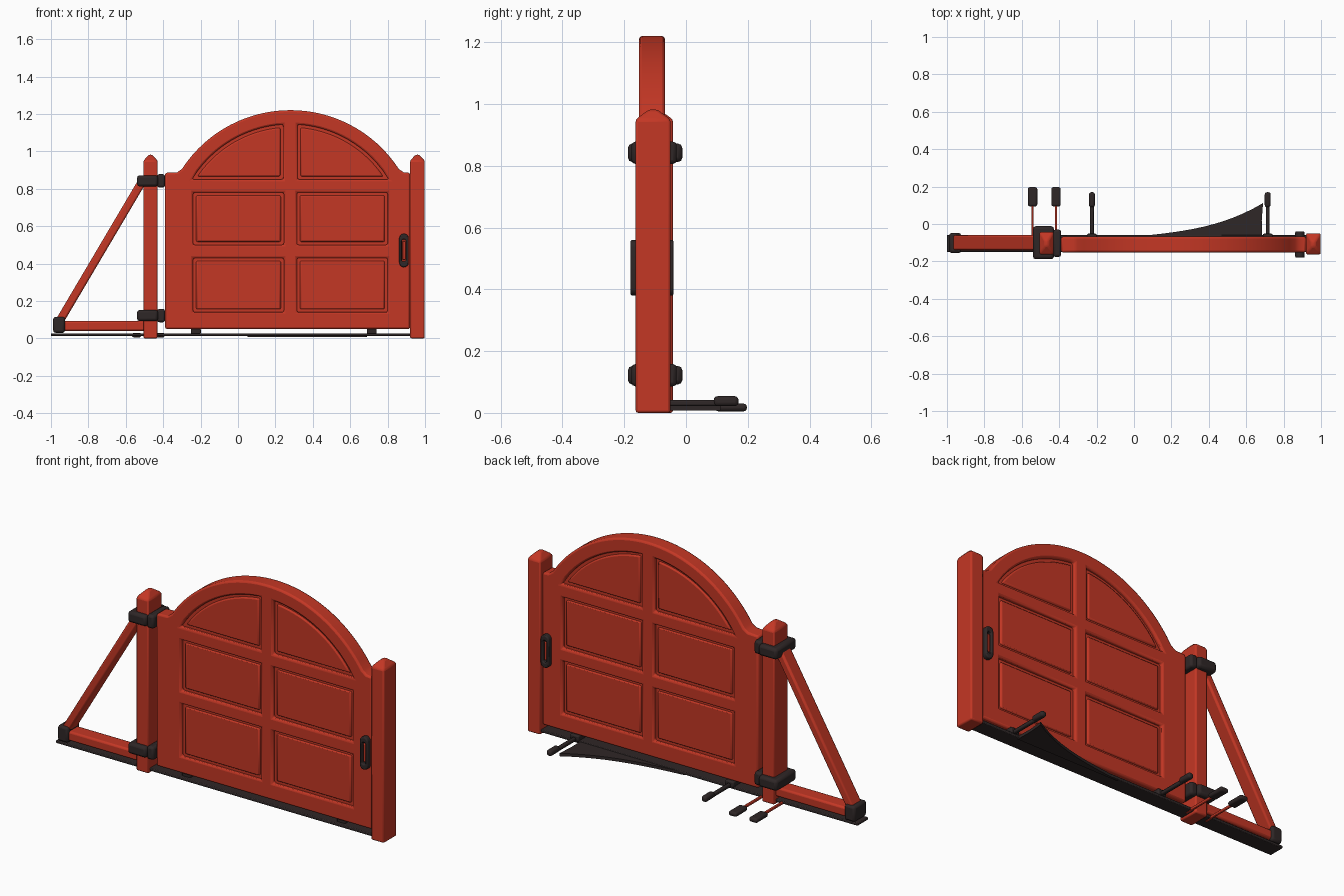
import bpy, bmesh, math
from mathutils import Vector

cube = bpy.data.objects.get("Cube")
if cube:
    bpy.data.objects.remove(cube, do_unlink=True)


def material(name, colour):
    m = bpy.data.materials.new(name)
    m.use_nodes = True
    m.diffuse_color = colour
    m.node_tree.nodes["Principled BSDF"].inputs["Base Color"].default_value = colour
    return m


RED = material("gate red", (0.55, 0.038, 0.018, 1))
DARK = material("dark iron", (0.028, 0.02, 0.02, 1))


def finish(name, bm, mat, bevel=0.0, segments=2):
    bmesh.ops.recalc_face_normals(bm, faces=bm.faces)
    mesh = bpy.data.meshes.new(name)
    bm.to_mesh(mesh)
    bm.free()
    mesh.materials.append(mat)
    ob = bpy.data.objects.new(name, mesh)
    bpy.context.collection.objects.link(ob)
    if bevel:
        mod = ob.modifiers.new("Soft edges", 'BEVEL')
        mod.width, mod.segments = bevel, segments
        mod.limit_method = 'ANGLE'
        mod.angle_limit = math.radians(35)
    bpy.ops.object.select_all(action='DESELECT')
    ob.select_set(True)
    bpy.context.view_layer.objects.active = ob
    bpy.ops.object.shade_smooth_by_angle(angle=math.radians(35))
    return ob


def box(name, xs, ys, zs, mat, bevel=0.006, segments=2):
    bm = bmesh.new()
    bmesh.ops.create_cube(bm, size=1)
    for v in bm.verts:
        v.co = [r[0] + (c + 0.5) * (r[1] - r[0]) for c, r in zip(v.co, (xs, ys, zs))]
    return finish(name, bm, mat, bevel, segments)


def slab(name, loops, start, thickness, mat, bevel=0.0, axis=1):
    """Extrude flat loops (outline, then holes) along y (axis 1) or z (axis 2)."""
    bm = bmesh.new()
    edges = []
    for loop in loops:
        vs = [bm.verts.new((a, start, b) if axis == 1 else (a, b, start)) for a, b in loop]
        edges += [bm.edges.new((v, vs[i - 1])) for i, v in enumerate(vs)]
    direction = Vector((0, 1, 0)) if axis == 1 else Vector((0, 0, 1))
    bmesh.ops.triangle_fill(bm, use_beauty=True, edges=edges, normal=direction)
    out = bmesh.ops.extrude_face_region(bm, geom=bm.faces[:], use_keep_orig=True)
    moved = [g for g in out["geom"] if isinstance(g, bmesh.types.BMVert)]
    bmesh.ops.translate(bm, verts=moved, vec=direction * thickness)
    return finish(name, bm, mat, bevel)


# Arched gate geometry
CX, CZ, R, RI = 0.28, 0.528, 0.692, 0.617


def arc(radius, x0, x1, n):
    xs = [x0 + (x1 - x0) * i / n for i in range(n + 1)]
    return [(x, CZ + math.sqrt(radius ** 2 - (x - CX) ** 2)) for x in xs]


def rect(x0, x1, z0, z1):
    return [(x0, z0), (x1, z0), (x1, z1), (x0, z1)]


def arched(inset):
    r, z = RI - inset, 0.85 + inset
    left = CX - math.sqrt(r * r - (z - CZ) ** 2)
    right = CX - 0.038 - inset
    return [(right, z)] + arc(r, right, left, 16)


def mirror(loop):
    return [(2 * CX - x, z) for x, z in reversed(loop)]


def fields(inset):
    left = [rect(-0.24 + inset, 0.245 - inset, z0 + inset, z1 - inset)
            for z0, z1 in ((0.14, 0.43), (0.5, 0.78))] + [arched(inset)]
    return left + [mirror(p) for p in left]


# Gate frame with six openings
outline = [(-0.39, 0.05), (0.92, 0.05), (0.92, 0.885), (0.885, 0.888)]
outline += arc(R, 0.86, -0.3, 40) + [(-0.325, 0.888), (-0.39, 0.885)]
slab("gate_frame", [outline] + fields(0), -0.152, 0.084, RED, 0.01)

# Recessed core and raised panel fields
slab("gate_core", [[(-0.27, 0.11), (0.83, 0.11), (0.83, 0.86)] + arc(RI + 0.03, 0.83, -0.27, 30)],
     -0.132, 0.044, RED)
for i, loop in enumerate(fields(0.016)):
    slab(f"raised_panel_{i + 1}", [loop], -0.141, 0.062, RED, 0.008)


# Posts with hipped caps
def post(name, x0, x1, y0, y1):
    bm = bmesh.new()
    bmesh.ops.create_cube(bm, size=1)
    for v in bm.verts:
        v.co = [x0 if v.co.x < 0 else x1, y0 if v.co.y < 0 else y1, 0 if v.co.z < 0 else 0.95]
    top = max(bm.faces, key=lambda f: f.calc_center_median().z)
    cap = bmesh.ops.extrude_discrete_faces(bm, faces=[top])["faces"][0]
    middle = cap.calc_center_median()
    for v in cap.verts:
        v.co = middle + (v.co - middle) * 0.25 + Vector((0, 0, 0.032))
    return finish(name, bm, RED, 0.008)


post("latch_post", 0.92, 0.998, -0.163, -0.05)
post("hinge_post", -0.505, -0.43, -0.163, -0.042)

# Hinge clamps
for label, z in (("lower", 0.122), ("upper", 0.842)):
    box(f"{label}_hinge_clamp", (-0.54, -0.428), (-0.188, -0.012), (z - 0.03, z + 0.03), DARK, 0.014)
    box(f"{label}_hinge_strap", (-0.432, -0.39), (-0.176, -0.03), (z - 0.036, z + 0.036), DARK, 0.012)
    box(f"{label}_hinge_pin", (-0.44, -0.37), (-0.125, -0.085), (z - 0.02, z + 0.02), DARK)

# Side brace: foot beam, diagonal strut and corner bracket
box("brace_beam", (-0.985, -0.46), (-0.143, -0.06), (0.04, 0.092), RED, 0.01)
a, b = Vector((-0.955, -0.1, 0.09)), Vector((-0.515, -0.1, 0.835))
length = (b - a).length
strut = box("brace_strut", (-0.022, 0.022), (-0.04, 0.04), (-length / 2, length / 2), RED, 0.01)
strut.location = (a + b) / 2
strut.rotation_euler = (0, math.atan2(b.x - a.x, b.z - a.z), 0)
box("brace_corner_bracket", (-0.988, -0.925), (-0.155, -0.048), (0.03, 0.115), DARK, 0.012)


# Oblong latch handles on both sides
def stadium(w, h, n=8):
    pts = []
    for sign in (1, -1):
        for i in range(n + 1):
            t = math.pi * i / n + (0 if sign > 0 else math.pi)
            pts.append((0.887 + w * math.cos(t), 0.47 + sign * (h - w) + w * math.sin(t)))
    return pts


for side, y, plate in (("front", -0.18, -0.172), ("back", -0.072, -0.072)):
    slab(f"{side}_latch_ring", [stadium(0.025, 0.09), stadium(0.011, 0.06)], y, 0.032, DARK, 0.006)
    box(f"{side}_latch_lever", (0.879, 0.895), (plate, plate + 0.024), (0.42, 0.52), RED, 0.004)

# Ground runner and curved sweep sheet
box("ground_runner", (-1.0, 0.93), (-0.15, -0.058), (0.012, 0.027), DARK, 0.004)
sweep = [(0.05, -0.063)]
for i in range(1, 13):
    t = i / 12
    sweep.append((0.05 + 0.64 * t, -0.063 + 0.07 * t + 0.105 * t ** 3))
sweep += [(0.683, 0.02), (0.685, -0.07), (0.05, -0.07)]
slab("sweep_sheet", [sweep], 0.008, 0.016, DARK, axis=2)

# Dark stakes holding the gate foot
for label, x in (("left", -0.225), ("right", 0.715)):
    box(f"{label}_stake_foot", (x - 0.026, x + 0.026), (-0.13, -0.052), (0.022, 0.054), DARK)
    box(f"{label}_stake_stem", (x - 0.01, x + 0.01), (-0.07, 0.12), (0.022, 0.042), DARK)
    box(f"{label}_stake_head", (x - 0.016, x + 0.016), (0.09, 0.17), (0.022, 0.054), DARK, 0.012, 3)

# Red pegs with dark grips beside the hinge post
for label, x in (("outer", -0.542), ("inner", -0.417)):
    box(f"{label}_peg_stem", (x - 0.006, x + 0.006), (-0.1, 0.11), (0.01, 0.024), RED, 0.003)
    box(f"{label}_peg_grip", (x - 0.025, x + 0.025), (0.094, 0.197), (0.005, 0.03), DARK, 0.011, 3)
